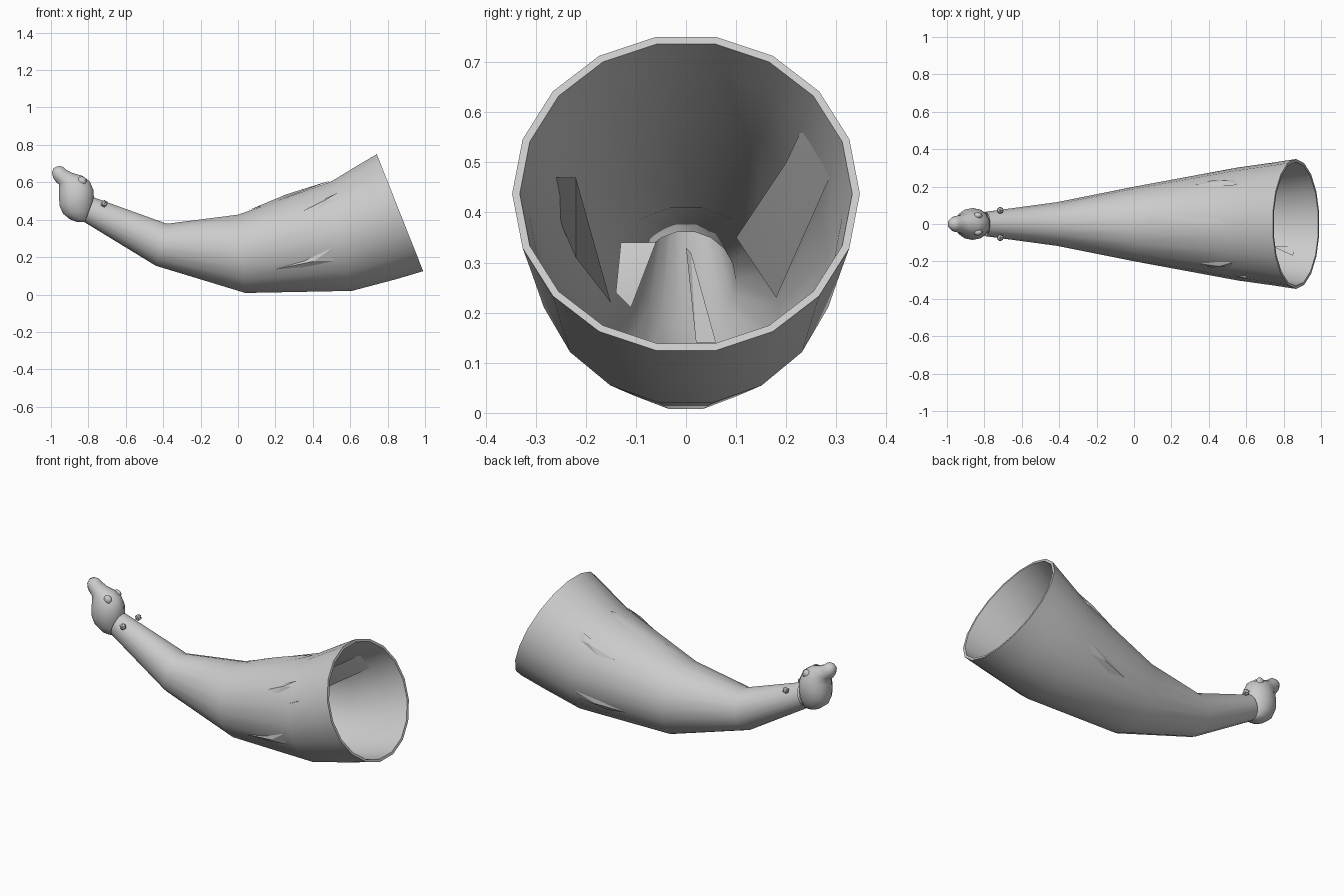
import bpy, bmesh
from math import sin, cos, radians, tau
from mathutils import Vector

if "Cube" in bpy.data.objects:
    bpy.data.objects.remove(bpy.data.objects["Cube"])

def finish(name, bm, angle=50):
    bmesh.ops.recalc_face_normals(bm, faces=bm.faces)
    me = bpy.data.meshes.new(name)
    bm.to_mesh(me)
    bm.free()
    ob = bpy.data.objects.new(name, me)
    bpy.context.collection.objects.link(ob)
    bpy.ops.object.select_all(action='DESELECT')
    bpy.context.view_layer.objects.active = ob
    ob.select_set(True)
    bpy.ops.object.shade_smooth_by_angle(angle=radians(angle))
    return ob

# Point on a ring given as (top x, top z, bottom x, bottom z, y radius)
def ring_point(r, deg, inset=0.0):
    top, bot = Vector((r[0], 0, r[1])), Vector((r[2], 0, r[3]))
    c, up = (top + bot) / 2, (top - bot) / 2
    k = 1 - inset / up.length
    a = radians(deg)
    return c + up * cos(a) * k + Vector((0, r[4] * sin(a) * k, 0))

def loft(name, rings, sides, caps=False, angle=50):
    bm = bmesh.new()
    loops = [[bm.verts.new(ring_point(r, 360 / sides * (i + .5), ins)) for i in range(sides)]
             for r, ins in rings]
    for a, b in zip(loops, loops[1:]):
        for i in range(sides):
            j = (i + 1) % sides
            bm.faces.new((a[i], a[j], b[j], b[i]))
    if caps:
        bm.faces.new(loops[0])
        bm.faces.new(loops[-1])
    return finish(name, bm, angle)

# Horn body: outer wall, rounded lip, inner wall
HORN = [(-.77, .52, -.82, .385, .065),
        (-.38, .38, -.44, .152, .117),
        (.0, .43, .04, .005, .203),
        (.5, .61, .61, .015, .302),
        (.66, .708, .85, .078, .33),
        (.74, .755, .992, .12, .347)]
loft("horn", [(r, 0) for r in HORN] + [(HORN[-1], .006), (HORN[-1], .015)]
     + [(r, .018) for r in reversed(HORN[:-1])], 18)

# Carved animal-head finial: round skull narrowing to an upturned snout
def head_ring(x, z, rx, ry, tilt=0.0):
    return ((x + rx * cos(tilt), z + rx * sin(tilt),
             x - rx * cos(tilt), z - rx * sin(tilt), ry), 0)

loft("finial_head", [head_ring(*h) for h in (
    (-.835, .387, .025, .025, .0), (-.845, .402, .055, .05, .0),
    (-.858, .44, .080, .072, .1), (-.862, .49, .096, .085, .15),
    (-.865, .54, .096, .085, .2), (-.875, .585, .087, .072, .25),
    (-.895, .612, .068, .058, .35), (-.928, .625, .052, .047, .5),
    (-.953, .645, .042, .043, .55), (-.966, .667, .034, .034, .5),
    (-.972, .682, .016, .016, .4))], 14, True, 70)

# Small ears on the head and diamond studs on the neck, mirrored
for side, word in ((-1, "front"), (1, "back")):
    bm = bmesh.new()
    bmesh.ops.create_uvsphere(bm, u_segments=8, v_segments=6, radius=1)
    for v in bm.verts:
        v.co = Vector((-.835 + v.co.x * .026, side * .045 + v.co.y * .018, .605 + v.co.z * .026))
    finish("ear_" + word, bm, 70)
    bm = bmesh.new()
    bmesh.ops.create_icosphere(bm, subdivisions=1, radius=.02)
    for v in bm.verts:
        v.co += Vector((-.715, side * .073, .486))
    finish("stud_" + word, bm, 20)

# Chipped flakes lying on the outer wall, in (ring position, angle) pairs
def on_horn(t, deg, inset):
    i = min(int(t), len(HORN) - 2)
    return ring_point(HORN[i], deg, inset).lerp(ring_point(HORN[i + 1], deg, inset), t - i)

FLAKES = {
    "flake_top": [(2.12, -4), (2.3, -12), (2.9, -6), (3.0, 0), (2.9, 5), (2.3, 12), (2.12, 5)],
    "flake_upper_front": [(2.66, -52), (2.85, -45), (3.1, -42), (3.0, -48), (2.8, -56)],
    "flake_upper_back": [(2.62, 52), (2.85, 45), (3.3, 42), (3.1, 50), (2.8, 56)],
    "flake_lower_front": [(2.3, -118), (2.6, -111), (2.9, -100), (2.85, -108), (2.88, -115), (2.6, -119)],
    "flake_lower_back": [(2.4, 115), (2.7, 108), (2.95, 105), (2.9, 115), (2.6, 121)],
}
for name, pts in FLAKES.items():
    bm = bmesh.new()
    rim = [bm.verts.new(on_horn(t, a, -.001)) for t, a in pts]
    n = len(pts)
    mid = bm.verts.new(on_horn(sum(p[0] for p in pts) / n, sum(p[1] for p in pts) / n, -.012))
    for i in range(n):
        bm.faces.new((rim[i], rim[(i + 1) % n], mid))
    finish(name, bm, 20)

# Loose splinters standing inside the mouth
SPLINTERS = {
    "splinter_right": [(.68, .24, .585), (.72, .30, .5), (.3, .18, .23), (.3, .1, .35), (.55, .2, .5)],
    "splinter_left": [(.6, -.29, .47), (.6, -.22, .47), (.25, -.15, .22), (.3, -.22, .31)],
    "splinter_floor": [(.2, 0, .33), (.5, .02, .14), (.55, .06, .14), (.25, .01, .32)],
    "splinter_paddle": [(.3, -.13, .34), (.3, -.06, .34), (.35, -.11, .21), (.35, -.14, .24)],
    "splinter_lip": [(.74, -.12, .12), (.86, -.12, .13), (.85, -.17, .16)],
}
for name, pts in SPLINTERS.items():
    bm = bmesh.new()
    bm.faces.new([bm.verts.new(p) for p in pts])
    bmesh.ops.triangulate(bm, faces=bm.faces)
    finish(name, bm, 20)
